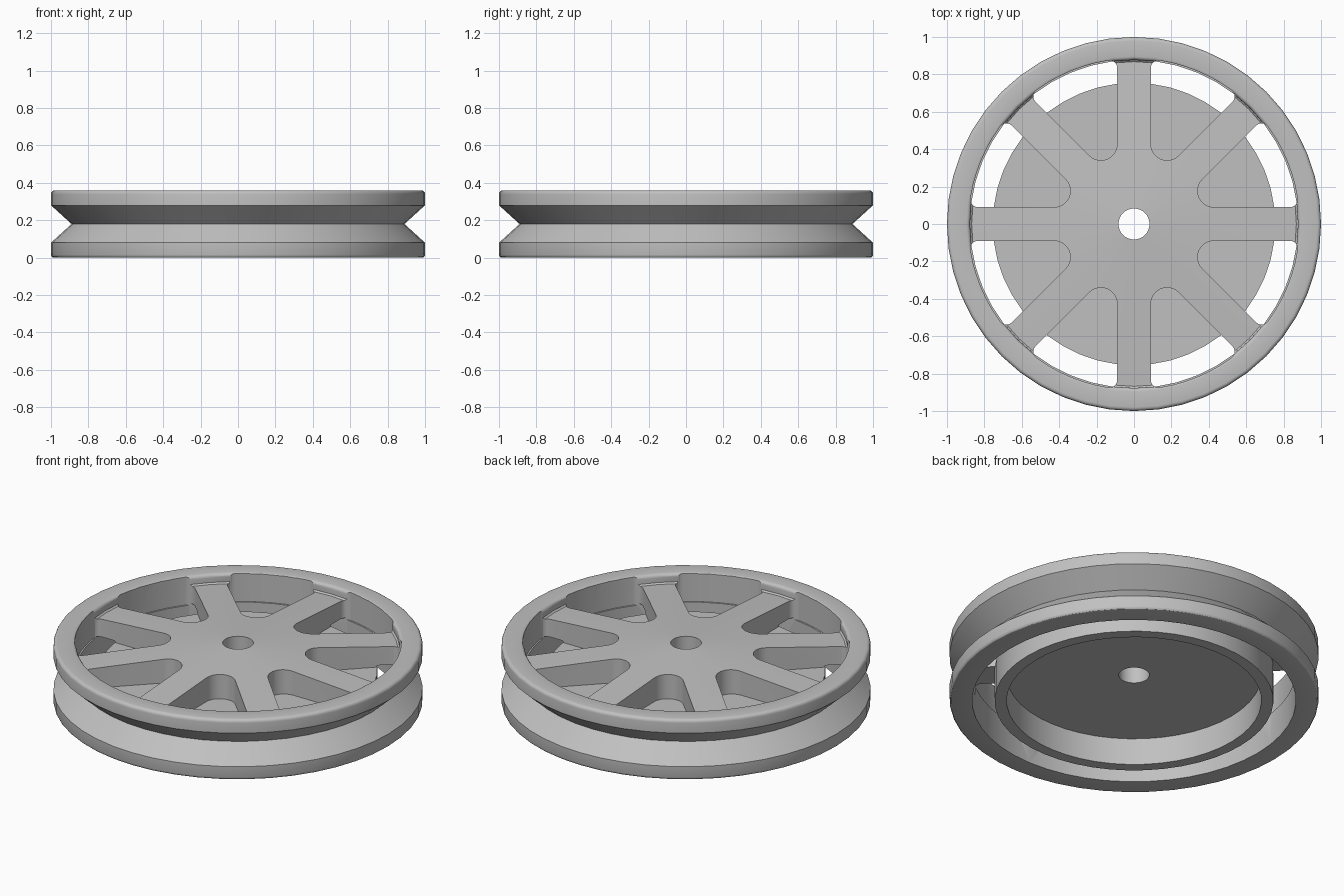
import bpy
import bmesh
from math import sin, cos, pi, radians, atan2, sqrt

cube = bpy.data.objects.get("Cube")
if cube:
    bpy.data.objects.remove(cube, do_unlink=True)

SEGMENTS = 48
SPOKES = 8
HALF_SPOKE = 0.09
POCKET_FLOOR = 0.19

# Plain grey finish
grey = bpy.data.materials.new("light_grey")
grey.use_nodes = True
colour = (0.53, 0.53, 0.53, 1)
grey.diffuse_color = colour
grey.node_tree.nodes["Principled BSDF"].inputs["Base Color"].default_value = colour


def make_object(name, bm):
    bmesh.ops.recalc_face_normals(bm, faces=bm.faces)
    mesh = bpy.data.meshes.new(name)
    bm.to_mesh(mesh)
    bm.free()
    mesh.materials.append(grey)
    obj = bpy.data.objects.new(name, mesh)
    bpy.context.collection.objects.link(obj)
    return obj


def arc(cx, cy, r, start, end, steps):
    angles = [start + (end - start) * i / steps for i in range(steps + 1)]
    return [(cx + r * cos(a), cy + r * sin(a)) for a in angles]


def lathe(name, profile):
    """Revolve a closed (radius, height) profile around z."""
    bm = bmesh.new()
    rings = []
    for i in range(SEGMENTS):
        a = 2 * pi * i / SEGMENTS
        rings.append([bm.verts.new((r * cos(a), r * sin(a), z)) for r, z in profile])
    n = len(profile)
    for i in range(SEGMENTS):
        p, q = rings[i], rings[(i + 1) % SEGMENTS]
        for j in range(n):
            k = (j + 1) % n
            bm.faces.new((p[j], q[j], q[k], p[k]))
    return make_object(name, bm)


# Wheel section: hub, lower cup wall, open channel, grooved rim, conical top
profile = [(0.083, 0.16), (0.69, 0.16), (0.69, 0), (0.755, 0), (0.755, 0.2),
           (0.877, 0.2), (0.877, 0)]
profile += arc(0.985, 0.015, 0.015, -pi / 2, 0, 3)
profile += [(1, 0.08), (0.89, 0.18), (1, 0.28)]
profile += arc(0.98, 0.34, 0.02, 0, pi / 2, 4)
profile += arc(0.897, 0.34, 0.02, pi / 2, pi, 4)
profile += [(0.877, 0.312), (0.868, 0.304), (0.083, 0.355)]
wheel = lathe("pulley_wheel", profile)


# Pocket outline between two spokes, symmetric about its own x axis
def pocket_outline():
    half = pi / SPOKES
    inner_r, corner_r, outer_r = 0.087, 0.04, 0.885
    side = half + pi / 2
    pts = arc((HALF_SPOKE + inner_r) / sin(half), 0, inner_r, pi, side, 6)
    t = HALF_SPOKE + corner_r
    s = sqrt((outer_r - corner_r) ** 2 - t * t)
    cx = s * cos(half) + t * sin(half)
    cy = s * sin(half) - t * cos(half)
    end = atan2(cy, cx)
    pts += arc(cx, cy, corner_r, side, end, 5)
    pts += arc(0, 0, outer_r, end, 0, 3)[1:]
    return pts + [(x, -y) for x, y in reversed(pts[1:-1])]


# Cutter: one prism per gap between spokes
bm = bmesh.new()
outline = pocket_outline()
for i in range(SPOKES):
    a = 2 * pi * (i + 0.5) / SPOKES
    face = bm.faces.new([bm.verts.new((x * cos(a) - y * sin(a),
                                       x * sin(a) + y * cos(a), POCKET_FLOOR))
                         for x, y in outline])
    grown = bmesh.ops.extrude_face_region(bm, geom=[face])["geom"]
    top = [v for v in grown if isinstance(v, bmesh.types.BMVert)]
    bmesh.ops.translate(bm, verts=top, vec=(0, 0, 0.3))
cutter = make_object("pocket_cutter", bm)
cutter.hide_render = True

cut = wheel.modifiers.new("pockets", "BOOLEAN")
cut.operation = "DIFFERENCE"
cut.solver = "EXACT"
cut.object = cutter

# Apply the cut, then shade smooth with crisp edges
bpy.ops.object.select_all(action="DESELECT")
bpy.context.view_layer.objects.active = wheel
wheel.select_set(True)
bpy.ops.object.modifier_apply(modifier=cut.name)
bpy.data.objects.remove(cutter, do_unlink=True)
bpy.ops.object.shade_smooth_by_angle(angle=radians(30))
